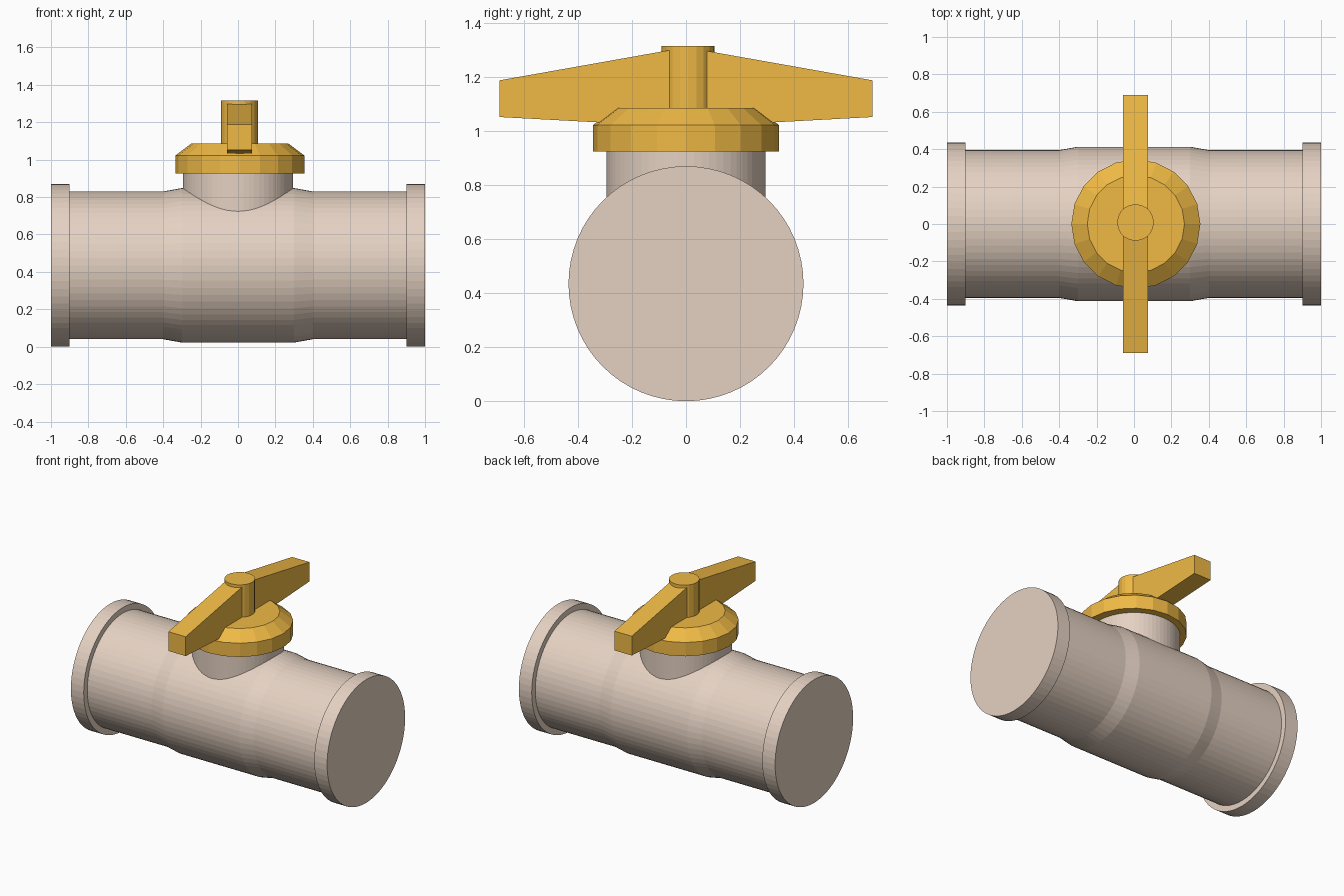
import bpy, bmesh, math
from mathutils import Matrix

if "Cube" in bpy.data.objects:
    bpy.data.objects.remove(bpy.data.objects["Cube"])


def material(name, rgb):
    m = bpy.data.materials.new(name)
    m.diffuse_color = (*rgb, 1)
    m.use_nodes = True
    m.node_tree.nodes["Principled BSDF"].inputs["Base Color"].default_value = m.diffuse_color
    return m


TAN = material("tan_plastic", (0.78, 0.64, 0.54))
ORANGE = material("orange_plastic", (0.87, 0.49, 0.06))


def add_object(name, bm, mat):
    bmesh.ops.recalc_face_normals(bm, faces=bm.faces)
    mesh = bpy.data.meshes.new(name)
    bm.to_mesh(mesh)
    bm.free()
    mesh.materials.append(mat)
    ob = bpy.data.objects.new(name, mesh)
    bpy.context.collection.objects.link(ob)
    return ob


def lathe(name, profile, sides, mat, matrix):
    """Closed solid of revolution from (radius, height) points."""
    bm = bmesh.new()
    rings = []
    for r, h in profile:
        rings.append([bm.verts.new((r * math.cos(2 * math.pi * i / sides),
                                    r * math.sin(2 * math.pi * i / sides), h))
                      for i in range(sides)])
    for a, b in zip(rings, rings[1:]):
        for i in range(sides):
            j = (i + 1) % sides
            bm.faces.new((a[i], a[j], b[j], b[i]))
    bm.faces.new(rings[0][::-1])
    bm.faces.new(rings[-1])
    bm.transform(matrix)
    return add_object(name, bm, mat)


# Pipe body: half profile mirrored along x, with end flanges and a swollen middle
half = [(0.413, 0.30), (0.395, 0.40), (0.395, 0.90), (0.435, 0.90), (0.435, 1.0)]
profile = [(r, -h) for r, h in reversed(half)] + half
lathe("pipe_body", profile, 64, TAN,
      Matrix.Translation((0, 0, 0.435)) @ Matrix.Rotation(math.pi / 2, 4, 'Y'))

# Neck rising from the pipe
lathe("valve_neck", [(0.295, 0.45), (0.295, 0.94)], 64, TAN, Matrix())

# Bevelled cap and central hub of the handle
lathe("handle_cap", [(0.345, 0.925), (0.345, 1.022), (0.26, 1.086)], 20, ORANGE,
      Matrix.Translation((0.01, 0, 0)))
lathe("handle_hub", [(0.098, 1.06), (0.098, 1.315)], 20, ORANGE,
      Matrix.Translation((0.008, 0.008, 0)))

# Tapered handle blade: side outline extruded across x
outline = [(0.69, 1.052), (0.69, 1.188), (0.07, 1.298)]
outline += [(-y, z) for y, z in reversed(outline)] + [(-0.30, 1.031), (0.30, 1.031)]
bm = bmesh.new()
face = bm.faces.new([bm.verts.new((-0.06, y, z)) for y, z in outline])
ext = bmesh.ops.extrude_face_region(bm, geom=[face])
bmesh.ops.translate(bm, vec=(0.135, 0, 0),
                    verts=[v for v in ext["geom"] if isinstance(v, bmesh.types.BMVert)])
add_object("handle_blade", bm, ORANGE)
